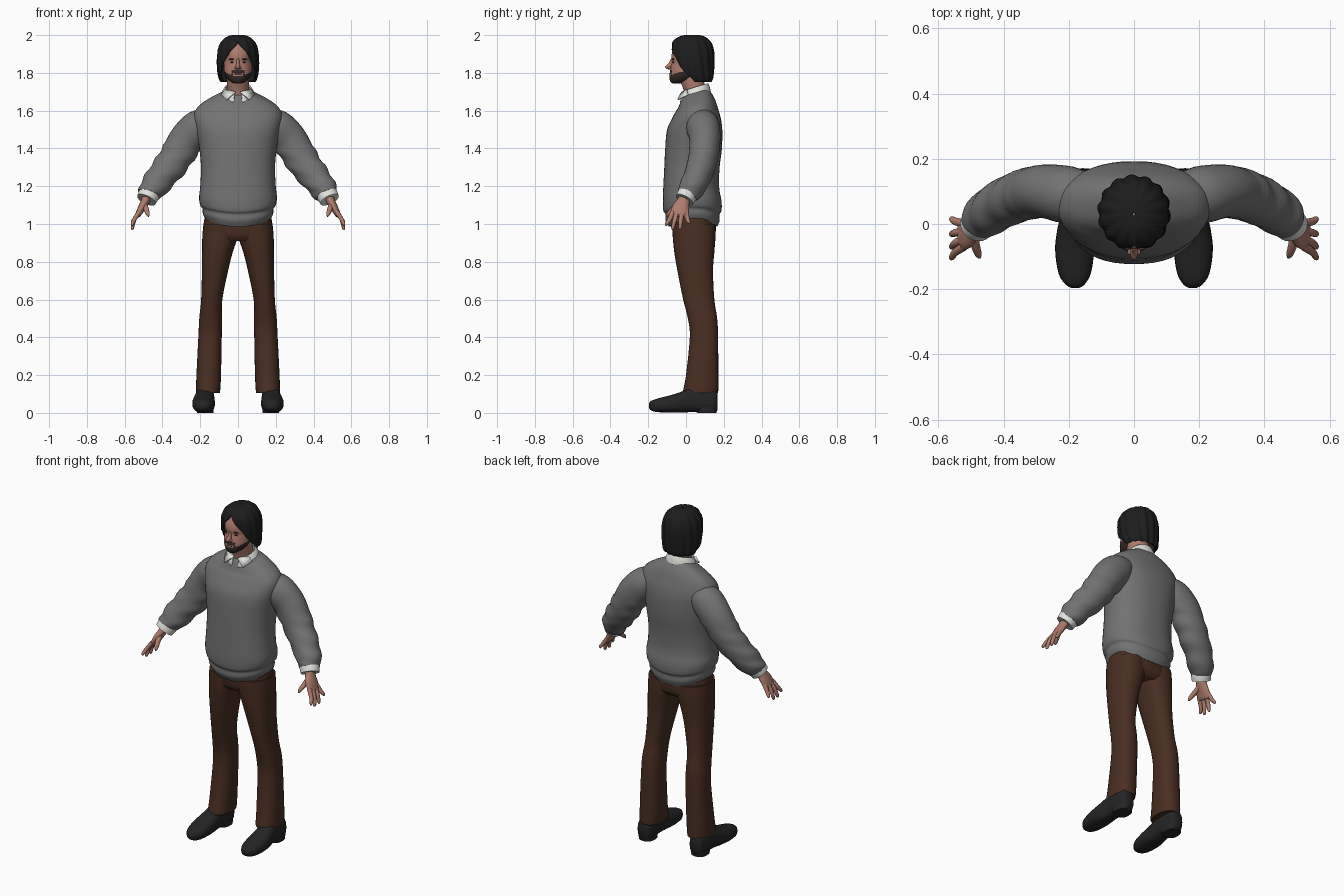
import bpy, bmesh, math
from mathutils import Vector

cube = bpy.data.objects.get("Cube")
if cube:
    bpy.data.objects.remove(cube, do_unlink=True)


def material(name, r, g, b):
    m = bpy.data.materials.new(name)
    m.use_nodes = True
    m.diffuse_color = (r, g, b, 1)
    bsdf = next(n for n in m.node_tree.nodes if n.type == 'BSDF_PRINCIPLED')
    bsdf.inputs["Base Color"].default_value = (r, g, b, 1)
    bsdf.inputs["Roughness"].default_value = .8
    return m


WOOL = material("grey wool", .17, .17, .17)
SHIRT = material("white shirt", .75, .75, .72)
TROUSER = material("brown cloth", .065, .027, .015)
SKIN = material("skin", .42, .2, .15)
HAIR = material("black hair", .012, .012, .012)
BEARD = material("dark beard", .035, .024, .02)
LEATHER = material("black leather", .018, .018, .019)
LIPS = material("lips", .3, .1, .085)


def finish(obj, angle=50):
    bpy.ops.object.select_all(action='DESELECT')
    obj.select_set(True)
    bpy.context.view_layer.objects.active = obj
    bpy.ops.object.shade_smooth_by_angle(angle=math.radians(angle))
    return obj


def make_object(name, bm, mat, thick=0):
    bmesh.ops.remove_doubles(bm, verts=bm.verts, dist=.0001)
    bmesh.ops.recalc_face_normals(bm, faces=bm.faces)
    mesh = bpy.data.meshes.new(name)
    bm.to_mesh(mesh)
    bm.free()
    mesh.materials.append(mat)
    obj = bpy.data.objects.new(name, mesh)
    bpy.context.collection.objects.link(obj)
    if thick:
        mod = obj.modifiers.new("thickness", 'SOLIDIFY')
        mod.thickness = thick
        mod.offset = 0
    return finish(obj)


def spline(rows, steps):
    """Catmull-Rom interpolation through rows of equal length."""
    out = []
    for i in range(len(rows) - 1):
        p0, p1, p2 = rows[max(i - 1, 0)], rows[i], rows[i + 1]
        p3 = rows[min(i + 2, len(rows) - 1)]
        for k in range(steps):
            t = k / steps
            out.append([b + .5 * t * (c - a + t * (2*a - 5*b + 4*c - d + t * (3*(b - c) + d - a)))
                        for a, b, c, d in zip(p0, p1, p2, p3)])
    return out + [list(rows[-1])]


def loft(name, rows, mat, n=32, ref=(0, 1, 0), axis=None, power=2, steps=4, thick=0, warp=None):
    """Skin rings (x, y, z, half width, half depth[, front gap in degrees])."""
    rows = spline(rows, steps)
    has_gap = len(rows[0]) > 5
    centres = [Vector(r[:3]) for r in rows]
    bm = bmesh.new()
    rings = []
    for i, r in enumerate(rows):
        t = Vector(axis) if axis else centres[min(i + 1, len(rows) - 1)] - centres[max(i - 1, 0)]
        t.normalize()
        v = Vector(ref)
        v = (v - t * v.dot(t)).normalized()
        u = v.cross(t)
        gap = math.radians(max(r[5], 0)) if has_gap else 0
        ring = []
        for k in range(n + 1 if has_gap else n):
            th = gap - math.pi / 2 + k / n * (math.tau - 2 * gap)
            c, s = [math.copysign(abs(f(th)) ** (2 / power), f(th)) for f in (math.cos, math.sin)]
            p = centres[i] + u * c * max(r[3], .001) + v * s * max(r[4], .001)
            ring.append(bm.verts.new(warp(p, th) if warp else p))
        rings.append(ring)
    for a, b in zip(rings, rings[1:]):
        for k in range(n):
            j = (k + 1) % len(a)
            bm.faces.new((a[k], a[j], b[j], b[k]))
    if not has_gap:
        bm.faces.new(rings[0])
        bm.faces.new(rings[-1])
    return make_object(name, bm, mat, thick)


def column(name, rows, mat, **kw):
    """Upright loft from rows (z, x, half width, front y, back y[, gap])."""
    rows = [(x, (f + b) / 2, z, w, (b - f) / 2, *g) for z, x, w, f, b, *g in rows]
    return loft(name, rows, mat, axis=(0, 0, 1), **kw)


def ball(name, loc, size, mat):
    bpy.ops.mesh.primitive_uv_sphere_add(segments=16, ring_count=10, location=loc)
    obj = bpy.context.object
    obj.name = name
    obj.scale = size
    obj.data.materials.append(mat)
    return finish(obj)


# Sweater body: neckline tilts forward, hem droops at the middle
def sweater_shape(p, th):
    if p.z > 1.6:
        p.z += (p.y - .05) * 3 * (p.z - 1.6)
    elif p.z < 1.2:
        p.z -= .045 * max(0, 1 - (p.x / .2) ** 2) * (1.2 - p.z) / .15
    return p


column("sweater_body", [
    (1.035, 0, .172, -.09, .165), (1.06, 0, .186, -.108, .178), (1.085, 0, .188, -.108, .178),
    (1.1, 0, .2, -.12, .188), (1.14, 0, .206, -.123, .188), (1.2, 0, .2, -.12, .175),
    (1.3, 0, .196, -.115, .178), (1.4, 0, .205, -.11, .19), (1.5, 0, .222, -.1, .192),
    (1.57, 0, .235, -.068, .182), (1.62, 0, .212, -.042, .165), (1.66, 0, .155, -.03, .145),
    (1.69, 0, .095, -.02, .122), (1.7, 0, .078, -.01, .115)],
    WOOL, n=48, power=2.3, warp=sweater_shape)

# Trousers: hips, then a leg on each side
column("trouser_hips", [
    (.91, 0, .16, -.05, .135), (.94, 0, .184, -.068, .155),
    (1, 0, .182, -.075, .158), (1.06, 0, .17, -.08, .155)], TROUSER, power=2.4)

for side, s in (("left", 1), ("right", -1)):
    column(side + "_trouser_leg", [
        (1, s*.095, .088, -.073, .155), (.93, s*.096, .093, -.07, .156),
        (.85, s*.109, .081, -.062, .15), (.75, s*.122, .069, -.045, .143),
        (.6, s*.139, .056, -.015, .15), (.5, s*.145, .06, .01, .165),
        (.4, s*.148, .062, .02, .17), (.2, s*.155, .065, 0, .171),
        (.12, s*.158, .064, -.015, .171), (.105, s*.158, .062, -.013, .168)],
        TROUSER, power=2.3)

    # Shoe, flattened on the ground, with a heel block
    def on_ground(p, th):
        p.z = max(p.z, .003)
        return p
    loft(side + "_shoe", [
        (s*.18, -.197, .038, .01, .01), (s*.181, -.185, .038, .03, .025),
        (s*.182, -.15, .04, .05, .036), (s*.182, -.08, .048, .06, .046),
        (s*.18, -.02, .058, .056, .056), (s*.176, .03, .07, .05, .066),
        (s*.174, .1, .07, .049, .068), (s*.173, .15, .065, .042, .062),
        (s*.173, .167, .06, .028, .045)],
        LEATHER, n=24, ref=(0, 0, 1), axis=(0, 1, 0), power=2.5, warp=on_ground)
    column(side + "_shoe_heel", [(0, s*.174, .044, .06, .162), (.03, s*.174, .046, .055, .165)],
           LEATHER, n=24, power=2.6)

    # Sleeve with soft folds along the forearm
    def folds(p, th, s=s):
        d = 1.45 - p.z
        amount = .004 if p.z < 1.42 else 0
        return p + Vector((s, 0, .6)) * amount * math.sin(d * 75 + th)
    loft(side + "_sleeve", [
        (s*.15, .085, 1.545, .07, .075), (s*.205, .09, 1.515, .092, .088),
        (s*.265, .1, 1.455, .094, .083), (s*.31, .096, 1.385, .09, .08),
        (s*.355, .083, 1.315, .086, .077), (s*.41, .058, 1.245, .078, .073),
        (s*.45, .03, 1.19, .071, .068), (s*.468, .012, 1.163, .062, .06),
        (s*.473, .006, 1.153, .056, .055)], WOOL, warp=folds)
    loft(side + "_shirt_cuff", [
        (s*.462, .015, 1.17, .054, .052), (s*.474, .004, 1.15, .056, .053),
        (s*.485, -.008, 1.128, .053, .05)], SHIRT, n=24)

    # Hand: palm, four spread fingers and a thumb
    loft(side + "_palm", [
        (s*.475, .003, 1.16, .026, .032), (s*.491, -.014, 1.12, .023, .034),
        (s*.51, -.028, 1.085, .02, .046), (s*.528, -.036, 1.05, .015, .046),
        (s*.533, -.038, 1.04, .008, .04)], SKIN, n=20)
    for finger, y, tip_y, tip_z in (("index", -.07, -.103, .99), ("middle", -.047, -.07, .97),
                                    ("ring", -.023, -.031, .972), ("little", .001, .015, 1)):
        loft(side + "_" + finger + "_finger", [
            (s*.522, y, 1.065, .012, .013), (s*.548, (y + tip_y) / 2, 1.025, .011, .012),
            (s*.559, tip_y, tip_z + .01, .009, .009), (s*.56, tip_y, tip_z, .003, .003)],
            SKIN, n=12)
    loft(side + "_thumb", [
        (s*.495, -.025, 1.11, .015, .016), (s*.487, -.065, 1.08, .014, .014),
        (s*.478, -.092, 1.055, .011, .011), (s*.474, -.103, 1.04, .004, .004)],
        SKIN, n=12, ref=(1, 0, 0))

    # Collar point, a thin folded triangle
    bm = bmesh.new()
    bm.faces.new([bm.verts.new(p) for p in (
        (s*.012, -.022, 1.698), (s*.07, .005, 1.71), (s*.088, .01, 1.685), (s*.06, -.043, 1.658))])
    make_object(side + "_collar_point", bm, SHIRT, .008)

    # Eye and eyebrow
    ball(side + "_eye", (s*.03, -.066, 1.856), (.012, .005, .004), BEARD)
    ball(side + "_eyebrow", (s*.031, -.068, 1.872), (.019, .006, .004), BEARD)
    ball(side + "_nostril_wing", (s*.012, -.086, 1.826), (.008, .01, .007), SKIN)


# Shirt collar, open at the front
def collar_tilt(p, th):
    p.z += (p.y - .05) * .32
    return p


column("shirt_collar", [
    (1.67, 0, .09, -.03, .128, 14), (1.7, 0, .08, -.024, .122, 14),
    (1.723, 0, .066, -.016, .114, 18)], SHIRT, thick=.008, warp=collar_tilt)

# Neck and head, with the beard coloured along the jaw
column("neck", [(1.64, 0, .06, -.008, .105), (1.7, 0, .058, -.01, .105),
                (1.76, 0, .058, -.03, .095), (1.82, 0, .058, -.03, .09)], SKIN)
head = column("head", [
    (1.744, 0, .016, -.068, -.03), (1.75, 0, .035, -.08, 0), (1.77, 0, .057, -.088, .05),
    (1.8, 0, .071, -.086, .085), (1.83, 0, .074, -.08, .1), (1.857, 0, .074, -.075, .105),
    (1.88, 0, .075, -.077, .11), (1.91, 0, .075, -.073, .11), (1.95, 0, .063, -.053, .1),
    (1.975, 0, .03, -.01, .06)], SKIN, n=64, steps=6)
head.data.materials.append(BEARD)
for f in head.data.polygons:
    x, y, z = f.center
    x = abs(x)
    jaw = z < 1.786 + max(0, x - .035) * .6
    moustache = x < .034 and 1.8 < z < 1.813
    corners = .026 < x < .036 and z < 1.81
    if y < .035 and (jaw or moustache or corners):
        f.material_index = 1

# Nose and mouth
column("nose", [(1.875, 0, .006, -.08, -.06), (1.85, 0, .009, -.093, -.06),
                (1.833, 0, .012, -.11, -.06), (1.822, 0, .011, -.103, -.06),
                (1.818, 0, .006, -.09, -.065)], SKIN, n=16)
ball("mouth", (0, -.083, 1.795), (.021, .006, .005), LIPS)


# Hair: parted curtain around the face, with gentle strands
def strands(p, th):
    out = Vector((p.x, p.y - .035, 0))
    return p + out * .035 * math.sin(14 * th + 12 * p.z)


column("hair", [
    (1.996, 0, .003, .025, .035, 0), (1.992, 0, .045, -.02, .085, 0),
    (1.97, 0, .078, -.058, .118, 0), (1.94, 0, .096, -.073, .135, 10),
    (1.9, 0, .103, -.075, .143, 30), (1.85, 0, .105, -.07, .143, 47),
    (1.8, 0, .101, -.055, .14, 65), (1.77, 0, .094, -.03, .136, 78),
    (1.755, 0, .086, -.02, .128, 84)], HAIR, n=72, thick=.01, warp=strands)
